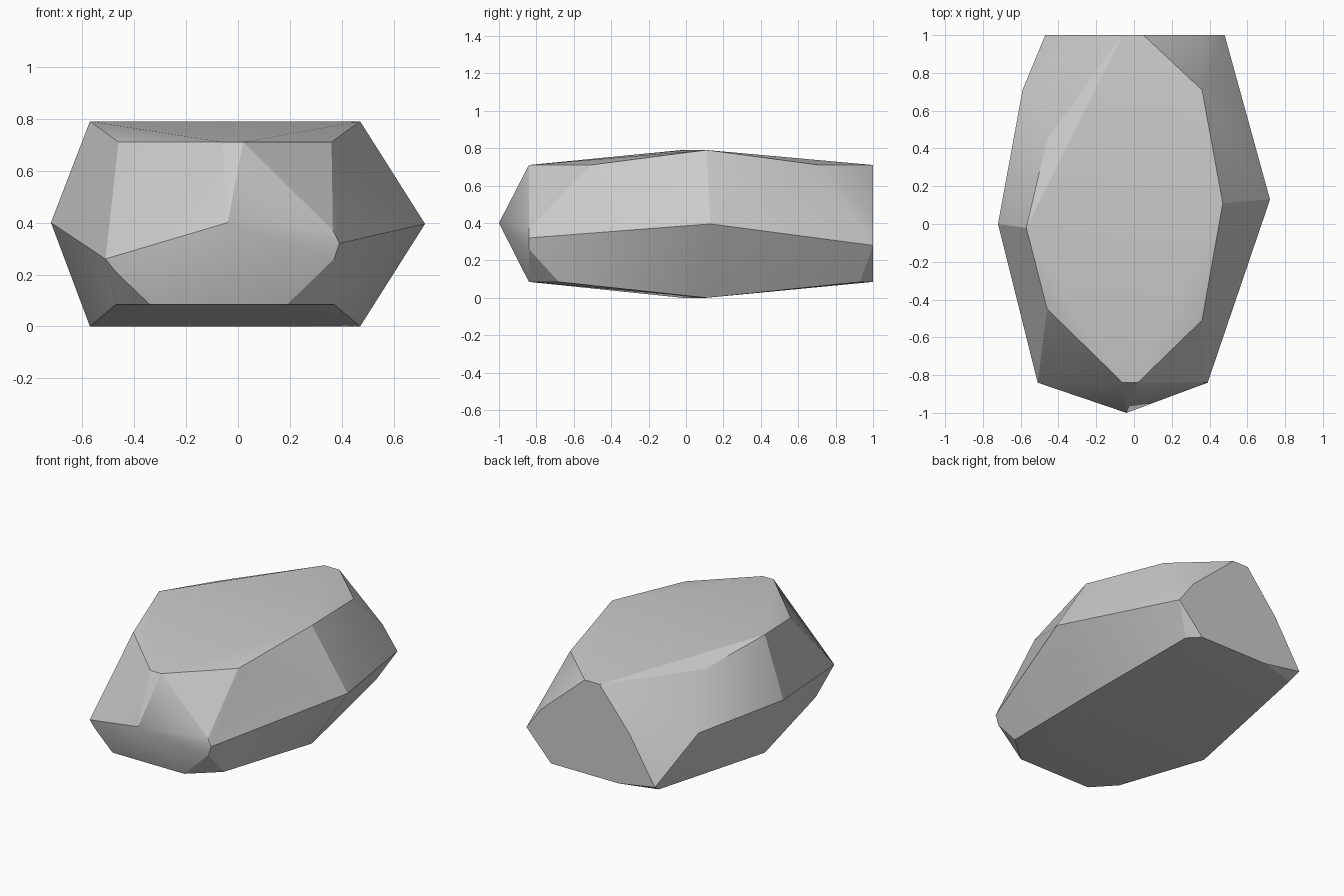
import bpy, bmesh
from math import radians

if "Cube" in bpy.data.objects:
    bpy.data.objects.remove(bpy.data.objects["Cube"])

bm = bmesh.new()


def ring(y, points):
    """Corner points (x, z) lying on one cross-section of the stone."""
    for x, z in points:
        bm.verts.new((x, y, z))


# Front nose and the chipped front face
ring(-1.0, [(-0.04, 0.40)])
ring(-0.84, [(-0.06, 0.71), (0.02, 0.71), (0.365, 0.37), (0.39, 0.32),
             (0.37, 0.26), (0.19, 0.085), (-0.34, 0.085), (-0.47, 0.21),
             (-0.51, 0.26), (-0.46, 0.31)])

# Chipped back face
ring(1.0, [(-0.06, 0.71), (0.05, 0.71), (0.37, 0.43), (0.48, 0.28),
           (0.30, 0.085), (-0.20, 0.085), (-0.47, 0.13), (-0.28, 0.44)])

# Upper shoulder corners
for x, y in [(-0.46, -0.45), (0.36, -0.51), (-0.46, 0.45), (0.36, 0.71)]:
    bm.verts.new((x, y, 0.71))

# Lower shoulder corners
for x, y in [(-0.47, -0.70), (0.37, -0.68), (-0.45, 0.93), (0.37, 0.93)]:
    bm.verts.new((x, y, 0.085))

# Ridges across the top and the underside
for z in (0.0, 0.79):
    bm.verts.new((-0.57, -0.02, z))
    bm.verts.new((0.47, 0.11, z))

# Widest points of the flanks
for p in [(-0.72, 0.0, 0.40), (0.72, 0.13, 0.395), (-0.59, 0.71, 0.415)]:
    bm.verts.new(p)

# Wrap the corners in a faceted skin and merge nearly flat triangles
hull = bmesh.ops.convex_hull(bm, input=bm.verts[:])
loose = [v for v in bm.verts if not v.link_faces]
bmesh.ops.delete(bm, geom=loose, context='VERTS')
bmesh.ops.dissolve_limit(bm, angle_limit=radians(2), verts=bm.verts[:], edges=bm.edges[:])
bmesh.ops.recalc_face_normals(bm, faces=bm.faces[:])

mesh = bpy.data.meshes.new("stone")
bm.to_mesh(mesh)
bm.free()
stone = bpy.data.objects.new("stone", mesh)
bpy.context.collection.objects.link(stone)

# Soft shading on shallow facets, crisp on steep ones
bpy.context.view_layer.objects.active = stone
stone.select_set(True)
bpy.ops.object.shade_smooth_by_angle(angle=radians(20))
